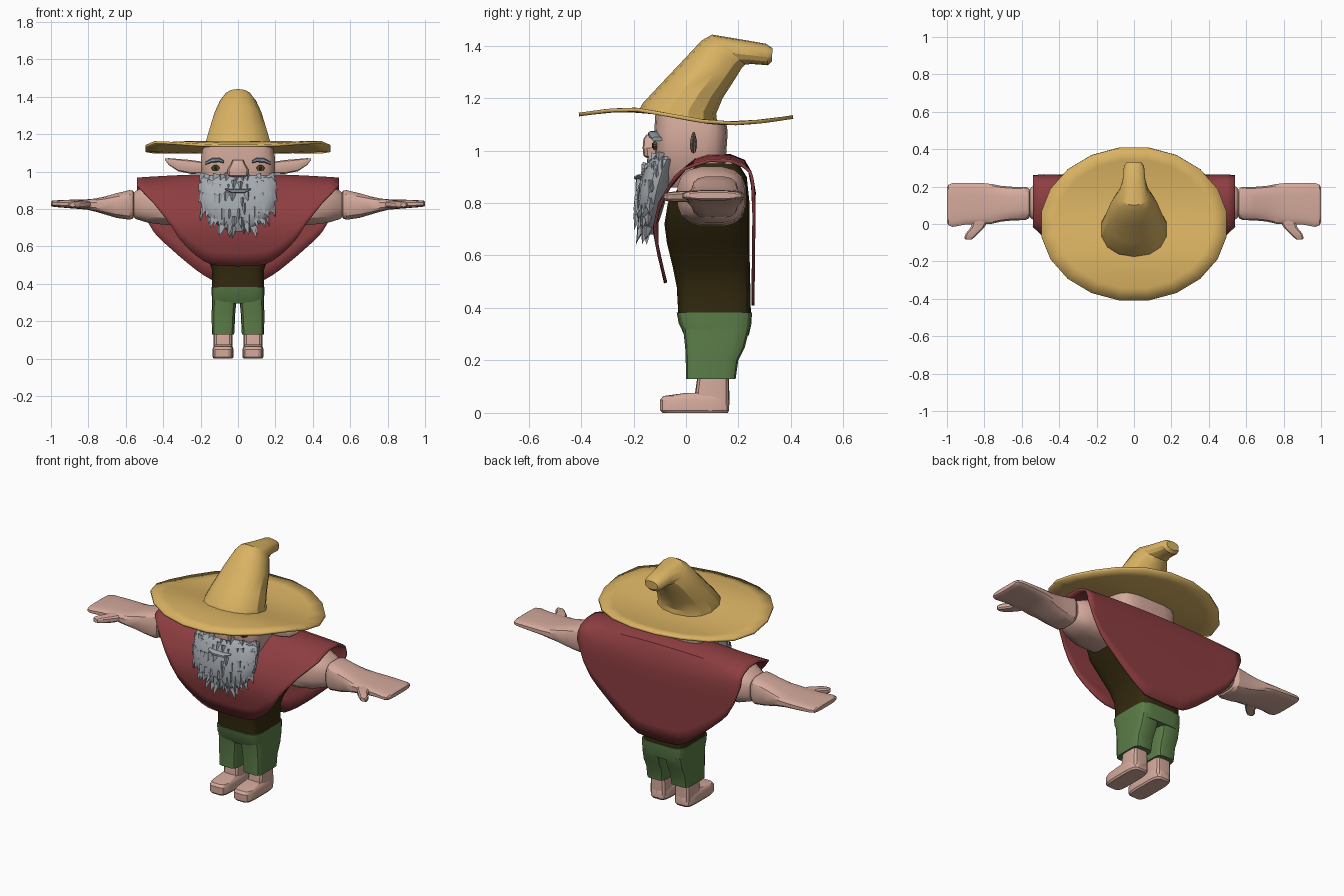
import bpy, bmesh, math, random
from mathutils import Vector

random.seed(4)

def mat(name, r, g, b):
    m = bpy.data.materials.new(name)
    m.diffuse_color = (r, g, b, 1)
    return m

SKIN = mat("skin", .66, .40, .33)
STRAW = mat("straw", .70, .45, .125)
RED = mat("red cloth", .27, .048, .053)
OLIVE = mat("dark olive", .034, .023, .0045)
GREEN = mat("green cloth", .105, .205, .065)
GREY = mat("grey hair", .38, .41, .445)
BROW = mat("blue grey hair", .25, .31, .37)
IRIS = mat("olive iris", .10, .08, .02)
BLACK = mat("black", .01, .01, .01)

def finish(name, bm, material, angle=28):
    bmesh.ops.recalc_face_normals(bm, faces=bm.faces)
    me = bpy.data.meshes.new(name)
    bm.to_mesh(me)
    bm.free()
    me.materials.append(material)
    ob = bpy.data.objects.new(name, me)
    bpy.context.collection.objects.link(ob)
    bpy.ops.object.select_all(action='DESELECT')
    ob.select_set(True)
    bpy.context.view_layer.objects.active = ob
    bpy.ops.object.shade_smooth_by_angle(angle=math.radians(angle))
    return ob

def oval(n, p):
    """Unit rounded-square outline; p = 2 is a circle."""
    for i in range(n):
        t = 2 * math.pi * (i + .5) / n
        c, s = math.cos(t), math.sin(t)
        yield (math.copysign(abs(c) ** (2 / p), c), math.copysign(abs(s) ** (2 / p), s))

def ring(axis, pos, a0, a1, b0, b1, n=16, p=3.5):
    """Cross-section at pos on axis; a and b are ranges on the other two axes."""
    out = []
    for c, s in oval(n, p):
        q = [(a0 + a1) / 2 + c * (a1 - a0) / 2, (b0 + b1) / 2 + s * (b1 - b0) / 2]
        q.insert(axis, pos)
        out.append(Vector(q))
    return out

def loft(name, rings, material, side=1, angle=28):
    bm = bmesh.new()
    rows = [[bm.verts.new((v[0] * side, v[1], v[2])) for v in r] for r in rings]
    n = len(rows[0])
    for r, q in zip(rows, rows[1:]):
        for i in range(n):
            bm.faces.new((r[i], r[(i + 1) % n], q[(i + 1) % n], q[i]))
    bm.faces.new(rows[0])
    bm.faces.new(rows[-1])
    return finish(name, bm, material, angle)

def section(name, axis, table, material, side=1, n=16, p=3.5):
    return loft(name, [ring(axis, *row, n=n, p=p) for row in table], material, side)

def interp(x, pts):
    if x <= pts[0][0]:
        return pts[0][1]
    for (x0, y0), (x1, y1) in zip(pts, pts[1:]):
        if x <= x1:
            return y0 + (y1 - y0) * (x - x0) / (x1 - x0)
    return pts[-1][1]

def solidify(ob, t, offset=0):
    m = ob.modifiers.new("thickness", 'SOLIDIFY')
    m.thickness, m.offset = t, offset

# Hat brim: wavy oval disc
wave = [(-.41, 1.137), (-.3, 1.152), (-.2, 1.158), (-.1, 1.142), (0, 1.122),
        (.1, 1.106), (.2, 1.103), (.3, 1.112), (.41, 1.128)]
bm = bmesh.new()
prev = None
for f in (.2, .45, .65, .84, 1):
    row = []
    for i in range(20):
        t = 2 * math.pi * (i + .5) / 20
        y = .413 * f * math.sin(t)
        row.append(bm.verts.new((.502 * f * math.cos(t), y, interp(y, wave))))
    if prev:
        for i in range(20):
            bm.faces.new((prev[i], prev[(i + 1) % 20], row[(i + 1) % 20], row[i]))
    else:
        bm.faces.new(row)
    prev = row
solidify(finish("hat_brim", bm, STRAW), .014)

# Hat crown: tilted rings given by front point, back point and half width
crown = [(-.18, 1.15, .12, 1.095, .18), (-.165, 1.18, .115, 1.14, .175),
         (-.10, 1.25, .14, 1.20, .155), (-.01, 1.345, .185, 1.27, .128),
         (.06, 1.42, .213, 1.315, .098), (.10, 1.442, .225, 1.327, .08),
         (.22, 1.422, .25, 1.33, .062), (.305, 1.407, .312, 1.325, .055),
         (.33, 1.39, .327, 1.34, .042)]
rings = []
for yf, zf, yb, zb, w in crown:
    rings.append([Vector((w * c, (yf + yb) / 2 + s * (yb - yf) / 2, (zf + zb) / 2 + s * (zb - zf) / 2))
                  for c, s in oval(14, 2.2)])
loft("hat_crown", rings, STRAW)

# Head, its top sloped to meet the brim
table = [(.86, -.15, .15, -.07, .13), (.92, -.18, .18, -.11, .15), (1.0, -.198, .198, -.12, .155),
         (1.07, -.2, .2, -.122, .16), (1.1, -.19, .19, -.118, .155)]
rings = [ring(2, *r, n=20, p=4) for r in table]
for v in rings[-1]:
    v.z += (.155 - v.y) * .13
loft("head", rings, SKIN)

# Nose with flared nostrils
section("nose", 2, [(.972, -.035, .035, -.15, -.1), (.98, -.055, .055, -.163, -.1), (1.01, -.058, .058, -.166, -.1),
                    (1.045, -.036, .036, -.163, -.1), (1.062, -.03, .03, -.15, -.1)], SKIN, n=12)

for s, tag in ((1, "left"), (-1, "right")):
    # Ears, brows and eyes
    section("ear_" + tag, 0, [(.17, .015, .042, .99, 1.05), (.25, .015, .042, .988, 1.062),
            (.32, .018, .04, 1.002, 1.068), (.37, .022, .036, 1.035, 1.072), (.39, .027, .031, 1.062, 1.07)],
            SKIN, s, 10, 2.2)
    section("eyebrow_" + tag, 0, [(.075, -.14, -.11, 1.045, 1.06), (.10, -.145, -.11, 1.05, 1.075),
            (.14, -.145, -.1, 1.048, 1.073), (.175, -.13, -.09, 1.035, 1.052)], BROW, s, 8, 2.5)
    section("eye_" + tag, 1, [(-.11, .098, .142, 1.002, 1.036), (-.126, .1, .14, 1.004, 1.034)], IRIS, s, 12, 2)
    section("pupil_" + tag, 1, [(-.12, .11, .13, 1.009, 1.029), (-.129, .111, .129, 1.01, 1.028)], BLACK, s, 10, 2)

    # Upper arm, forearm with flat hand, thumb
    section("upper_arm_" + tag, 0, [(.30, -.03, .23, .71, .93), (.40, -.035, .23, .715, .94), (.48, -.01, .225, .725, .925),
            (.545, .025, .2, .745, .9), (.555, .035, .19, .755, .89)], SKIN, s, 16, 2.8)
    section("forearm_and_hand_" + tag, 0, [(.552, .05, .18, .77, .88), (.562, .03, .19, .748, .9), (.58, .02, .2, .742, .902),
            (.65, .018, .2, .752, .885), (.71, .012, .205, .77, .868), (.76, 0, .215, .785, .857),
            (.81, -.002, .22, .797, .852), (.9, -.004, .221, .804, .85), (.97, -.017, .22, .81, .847),
            (.993, -.008, .21, .813, .845), (1, .01, .195, .817, .84)], SKIN, s, 16, 3.5)
    section("thumb_" + tag, 1, [(.03, .77, .86, .805, .847), (-.02, .8, .875, .804, .846), (-.05, .83, .9, .804, .843),
            (-.073, .855, .908, .807, .84), (-.084, .87, .9, .812, .834)], SKIN, s, 10, 3)

    # Trouser legs, ankles and feet
    section("trouser_leg_" + tag, 2, [(.13, .02, .14, 0, .19), (.2, .016, .141, -.002, .2), (.25, .014, .141, -.004, .225),
            (.32, .006, .14, -.012, .243)], GREEN, s, 16, 5)
    section("ankle_" + tag, 2, [(.03, .027, .133, .035, .165), (.08, .028, .132, .035, .165), (.15, .03, .13, .045, .163)],
            SKIN, s, 14, 4.5)
    section("foot_" + tag, 2, [(0, .03, .13, -.09, .16), (.01, .023, .137, -.1, .166), (.05, .023, .137, -.1, .166),
            (.064, .028, .132, -.088, .16), (.075, .035, .125, -.01, .15)], SKIN, s, 16, 4.5)

# Trouser seat and shirt
section("trouser_seat", 2, [(.295, -.139, .139, -.006, .24), (.34, -.141, .141, -.028, .25), (.382, -.141, .141, -.036, .252)],
        GREEN, n=20, p=6)
section("shirt", 2, [(.375, -.14, .14, -.03, .248), (.48, -.141, .141, -.036, .246), (.55, -.17, .17, -.05, .244),
        (.65, -.24, .24, -.074, .243), (.72, -.3, .3, -.083, .243), (.8, -.34, .34, -.07, .243),
        (.9, -.33, .33, 0, .232), (.95, -.25, .25, .04, .2)], OLIVE, n=20, p=5)

# Poncho: a cloth folded over the shoulders, each column a path from front hem to back hem
front_hem = [(0, .495), (.13, .5), (.2, .53), (.3, .62), (.37, .73), (.45, .83), (.54, .925)]
back_hem = [(0, .41), (.13, .415), (.2, .455), (.3, .535), (.44, .66), (.49, .74), (.54, .87)]
front_y = [(.5, -.078), (.6, -.103), (.7, -.122), (.8, -.1), (.9, -.04), (.93, -.005)]
back_y = [(.41, .255), (.84, .26), (.9, .25), (.94, .236)]
bm = bmesh.new()
cols = []
for i in range(25):
    x = -.54 + .045 * i
    a = abs(x)
    drop = .02 * (a / .54) ** 2
    zf, zb = interp(a, front_hem), interp(a, back_hem)
    path = []
    for k in range(7):
        z = zf + (.93 - zf) * k / 6
        path.append((interp(z, front_y), z))
    path += [(y, z - drop) for y, z in ((.035, .965), (.09, .982), (.17, .98), (.22, .96))]
    for k in range(7):
        z = .92 + (zb - .92) * k / 6
        path.append((interp(z, back_y), z))
    cols.append([bm.verts.new((x, y, z)) for y, z in path])
for c, d in zip(cols, cols[1:]):
    for k in range(len(c) - 1):
        bm.faces.new((c[k], d[k], d[k + 1], c[k + 1]))
solidify(finish("poncho", bm, RED), .012)

# Beard: rounded body with rows of three-sided tufts
beard = [(.68, -.04, .03, -.165, -.125), (.71, -.10, .1, -.178, -.11), (.75, -.155, .155, -.188, -.095),
         (.8, -.192, .192, -.19, -.08), (.86, -.205, .205, -.182, -.065), (.93, -.205, .205, -.16, -.045),
         (.965, -.2, .2, -.138, -.035), (.978, -.185, .185, -.125, -.035)]
section("beard", 2, beard, GREY, n=20, p=2.6)
bm = bmesh.new()

def tuft(base, out, down, radius, length):
    axis = (out + Vector((0, 0, -down))).normalized()
    u = axis.cross(Vector((0, 0, 1))).normalized()
    v = axis.cross(u)
    b = [bm.verts.new(base - axis * .015 + (u * math.cos(t) + v * .7 * math.sin(t)) * radius) for t in (.5, 2.6, 4.7)]
    tip = bm.verts.new(base + axis * length)
    bm.faces.new(b)
    for i in range(3):
        bm.faces.new((b[i], b[(i + 1) % 3], tip))

for z, a0, a1, b0, b1 in beard[1:-1]:
    count = max(7, int(a1 * 80))
    for i in range(count):
        t = math.pi * (1 + (i + random.uniform(.2, .8)) / count)
        out = Vector((math.cos(t), math.sin(t), 0))
        base = Vector((a1 * .97 * out.x, (b0 + b1) / 2 + (b1 - b0) / 2 * .95 * out.y, z + random.uniform(-.02, .015)))
        low = z < .82
        tuft(base, out * .5, 1.6 if low else 1.1, random.uniform(.018, .03), random.uniform(.035, .06) if low else .035)
for x, z, tip in ((-.04, .71, .07), (-.015, .71, .05), (.06, .72, .045), (.09, .735, .05), (-.09, .74, .05), (.03, .7, .035)):
    tuft(Vector((x, -.15, z)), Vector((x, 0, 0)), 1, .03, tip)
finish("beard_tufts", bm, GREY, 20)

# Lower lip ridge in the beard
section("mouth", 0, [(-.07, -.185, -.14, .903, .911), (-.035, -.2, -.14, .885, .908), (.035, -.2, -.14, .885, .908),
                     (.07, -.185, -.14, .903, .911)], GREY, n=8, p=2.2)
